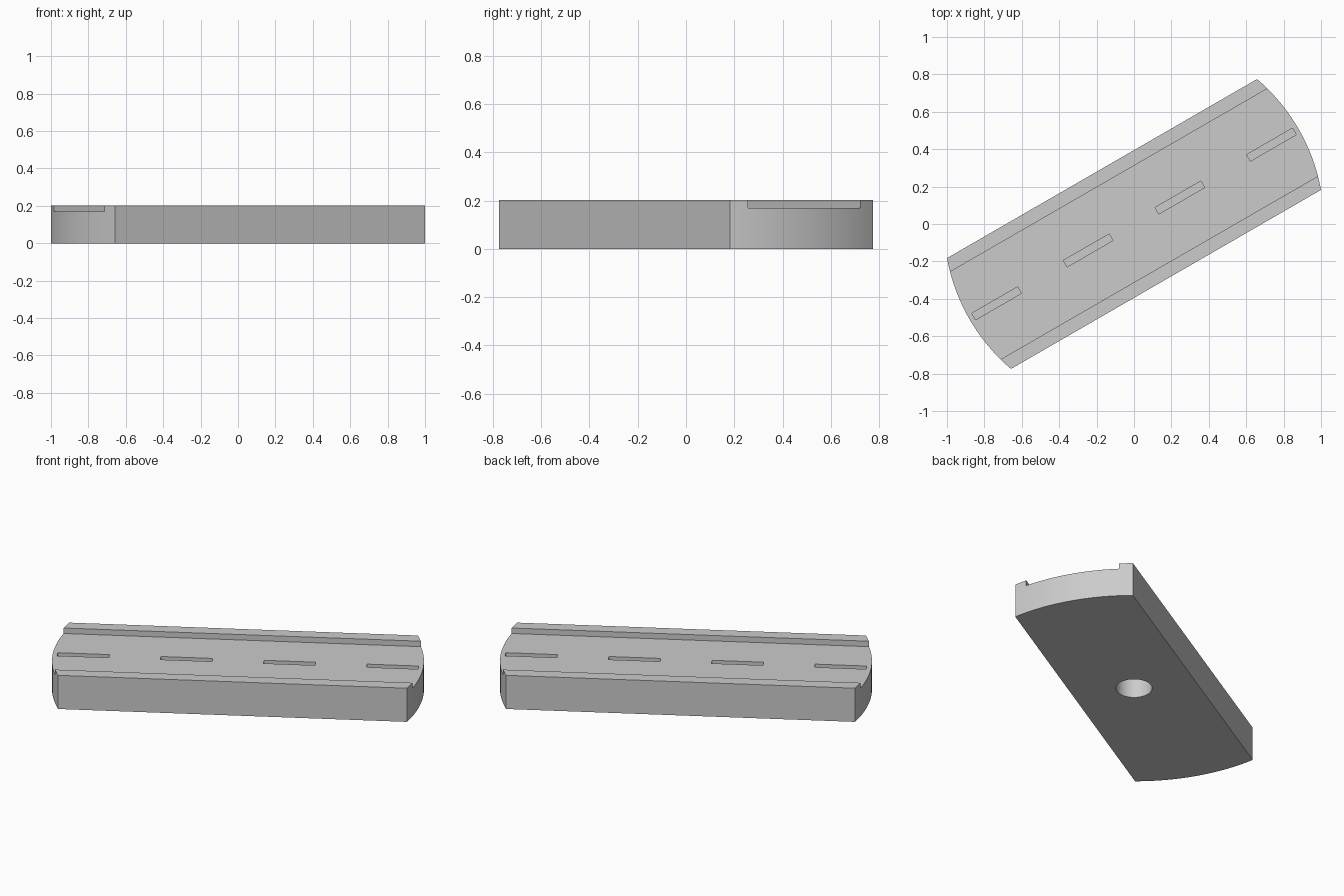
import bpy, bmesh, math
from mathutils import Matrix

cube = bpy.data.objects.get("Cube")
if cube:
    bpy.data.objects.remove(cube, do_unlink=True)

HALF_WIDTH, CURB_INNER = 0.342, 0.27
HEIGHT, ROAD_Z = 0.203, 0.17
RADIUS = 1.0162
DASH = 0.2828
DASH_DEPTH = 0.02

stone = bpy.data.materials.new("stone_grey")
stone.use_nodes = True
GREY = (0.6, 0.6, 0.6, 1)
stone.diffuse_color = GREY
stone.node_tree.nodes["Principled BSDF"].inputs["Base Color"].default_value = GREY


def make_object(name, bm):
    bmesh.ops.recalc_face_normals(bm, faces=bm.faces)
    mesh = bpy.data.meshes.new(name)
    bm.to_mesh(mesh)
    bm.free()
    mesh.materials.append(stone)
    obj = bpy.data.objects.new(name, mesh)
    bpy.context.collection.objects.link(obj)
    return obj


def cylinder(name, radius, z0, z1, sides):
    bm = bmesh.new()
    bmesh.ops.create_cone(bm, cap_ends=True, segments=sides, radius1=radius,
                          radius2=radius, depth=z1 - z0,
                          matrix=Matrix.Translation((0, 0, (z0 + z1) / 2)))
    return make_object(name, bm)


def box(name, x, size, z):
    bm = bmesh.new()
    bmesh.ops.create_cube(bm, size=1, matrix=Matrix.Translation((x, 0, z))
                          @ Matrix.Diagonal((*size, 1)))
    return make_object(name, bm)


def cut(target, tool, operation):
    tool.hide_render = True
    mod = target.modifiers.new(tool.name, "BOOLEAN")
    mod.operation, mod.object, mod.solver = operation, tool, "EXACT"
    bpy.ops.object.modifier_apply(modifier=mod.name)
    bpy.data.objects.remove(tool, do_unlink=True)


# Road slab: cross-section with a raised curb on each side, drawn out lengthwise
half = [(HALF_WIDTH, 0), (HALF_WIDTH, HEIGHT), (CURB_INNER, HEIGHT), (CURB_INNER, ROAD_Z)]
section = half + [(-y, z) for y, z in reversed(half)]
bm = bmesh.new()
profile = bm.faces.new([bm.verts.new((-1.2, y, z)) for y, z in section])
ends = bmesh.ops.extrude_face_region(bm, geom=[profile], use_keep_orig=True)
bmesh.ops.translate(bm, vec=(2.4, 0, 0),
                    verts=[v for v in ends["geom"] if isinstance(v, bmesh.types.BMVert)])
road = make_object("road_slab", bm)
bpy.context.view_layer.objects.active = road
road.select_set(True)

# Rounded ends
cut(road, cylinder("end_rounding", RADIUS, -0.5, 0.5, 256), "INTERSECT")

# Sunken lane dashes along the middle
for i in (-1.5, -0.5, 0.5, 1.5):
    cut(road, box("lane_dash", i * 2 * DASH, (DASH, 0.04, 2 * DASH_DEPTH), ROAD_Z), "DIFFERENCE")

# Blind peg hole underneath
cut(road, cylinder("peg_hole", 0.099, -0.1, 0.135, 64), "DIFFERENCE")

# Turn the slab to its diagonal heading
road.data.transform(Matrix.Rotation(math.radians(30), 4, "Z"))
bpy.ops.object.shade_smooth_by_angle(angle=math.radians(30))
